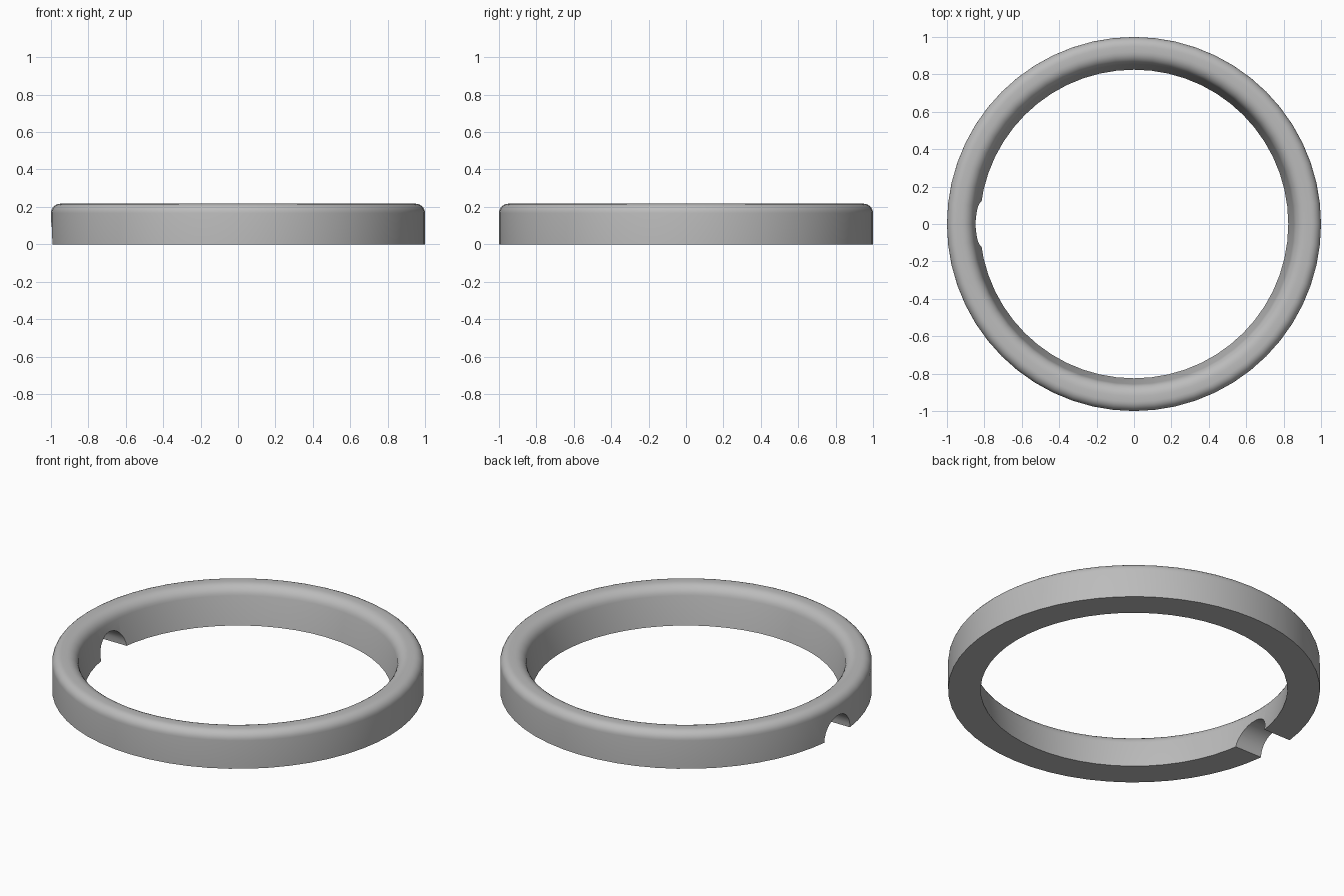
import bpy, bmesh
from math import sin, cos, pi, radians
from mathutils import Matrix

if "Cube" in bpy.data.objects:
    bpy.data.objects.remove(bpy.data.objects["Cube"], do_unlink=True)

SEGMENTS = 56
NOTCH_RADIUS = 0.12

grey = bpy.data.materials.new("plain grey")
grey.use_nodes = True
colour = (0.5, 0.5, 0.5, 1)
grey.diffuse_color = colour
grey.node_tree.nodes["Principled BSDF"].inputs["Base Color"].default_value = colour


def make_object(name, bm):
    bmesh.ops.recalc_face_normals(bm, faces=bm.faces)
    mesh = bpy.data.meshes.new(name)
    bm.to_mesh(mesh)
    bm.free()
    mesh.materials.append(grey)
    obj = bpy.data.objects.new(name, mesh)
    bpy.context.collection.objects.link(obj)
    return obj


def arc(cx, cz, r, start, end, steps=6):
    angles = [radians(start + (end - start) * i / steps) for i in range(steps + 1)]
    return [(cx + r * cos(a), cz + r * sin(a)) for a in angles]


# Ring section: straight outer wall, rounded rim, slightly tapered inner wall
profile = [(0.825, 0), (1, 0)]
profile += arc(0.95, 0.167, 0.05, 0, 90)
profile += arc(0.92, 0.152, 0.065, 90, 170)

bm = bmesh.new()
loops = []
for i in range(SEGMENTS):
    a = 2 * pi * i / SEGMENTS
    loops.append([bm.verts.new((r * cos(a), r * sin(a), z)) for r, z in profile])
for i, loop in enumerate(loops):
    following = loops[(i + 1) % SEGMENTS]
    for j in range(len(profile)):
        k = (j + 1) % len(profile)
        bm.faces.new((loop[j], following[j], following[k], loop[k]))
ring = make_object("ring", bm)

# Round cable notch through the wall on the right side
bm = bmesh.new()
bmesh.ops.create_cone(bm, cap_ends=True, segments=32, radius1=NOTCH_RADIUS,
                      radius2=NOTCH_RADIUS, depth=0.6,
                      matrix=Matrix.Translation((-0.9, 0, 0)) @ Matrix.Rotation(pi / 2, 4, "Y"))
cutter = make_object("notch_cutter", bm)

bpy.ops.object.select_all(action="DESELECT")
ring.select_set(True)
bpy.context.view_layer.objects.active = ring
cut = ring.modifiers.new("notch", "BOOLEAN")
cut.operation = "DIFFERENCE"
cut.solver = "EXACT"
cut.object = cutter
bpy.ops.object.modifier_apply(modifier=cut.name)
bpy.data.objects.remove(cutter, do_unlink=True)
bpy.ops.object.shade_smooth_by_angle(angle=radians(35))
